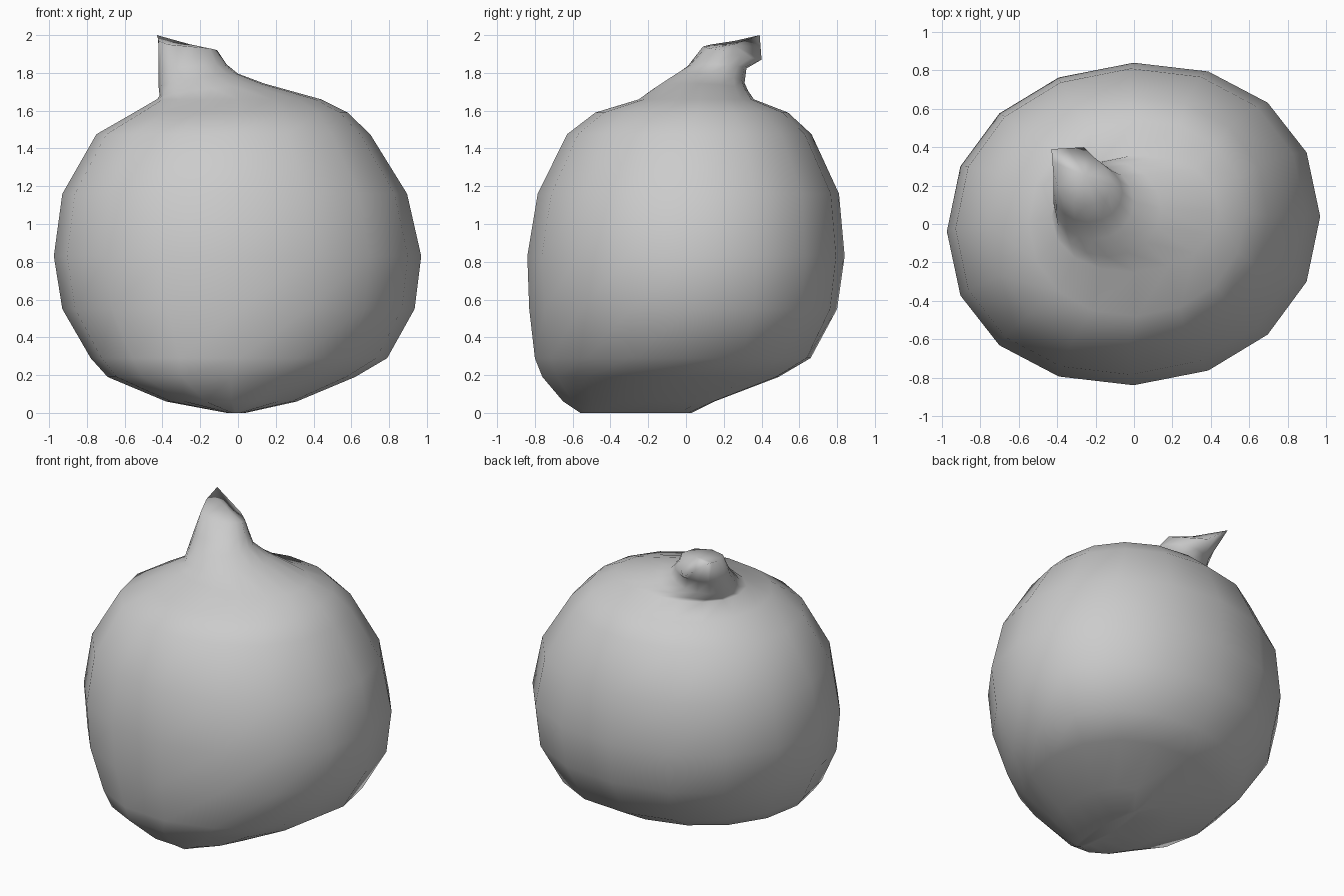
import bpy, bmesh
from math import sin, cos, tau, copysign

if "Cube" in bpy.data.objects:
    bpy.data.objects.remove(bpy.data.objects["Cube"])


def superellipse(x0, x1, y0, y1, z, skew=.04, power=2.1, slope=(0, 0), n=16):
    """Ring filling the given extents, skewed in plan and optionally tilted."""
    cx, cy, rx, ry = (x0 + x1) / 2, (y0 + y1) / 2, (x1 - x0) / 2, (y1 - y0) / 2
    ring = []
    for i in range(n):
        c, s = cos(tau * i / n), sin(tau * i / n)
        dx = rx * copysign(abs(c) ** (2 / power), c)
        dy = ry * copysign(abs(s) ** (2 / power), s) + skew * dx
        ring.append((cx + dx, cy + dy, z + slope[0] * dx + slope[1] * dy))
    return ring


def with_midpoints(points):
    """Double a ring's point count by adding edge midpoints."""
    out = []
    for a, b in zip(points, points[1:] + points[:1]):
        out += [a, tuple((p + q) / 2 for p, q in zip(a, b))]
    return out


def loft(name, rings, apex):
    """Skin a list of rings; flat cap below, apex fan on top."""
    bm = bmesh.new()
    loops = [[bm.verts.new(p) for p in r] for r in rings]
    n = len(loops[0])
    for a, b in zip(loops, loops[1:]):
        for i in range(n):
            j = (i + 1) % n
            bm.faces.new((a[i], a[j], b[j], b[i]))
    bm.faces.new(loops[0][::-1])
    top = bm.verts.new(apex)
    for i in range(n):
        bm.faces.new((loops[-1][i], loops[-1][(i + 1) % n], top))
    for f in bm.faces:
        f.smooth = True
    bmesh.ops.recalc_face_normals(bm, faces=bm.faces)
    mesh = bpy.data.meshes.new(name)
    bm.to_mesh(mesh)
    bm.free()
    ob = bpy.data.objects.new(name, mesh)
    bpy.context.collection.objects.link(ob)
    return ob


# Round body: left, right, front, back, height, skew of every ring
body = [
    (-.06, .04, -.56, .03, 0, .3),
    (-.38, .31, -.65, .15, .06, .16),
    (-.69, .62, -.76, .49, .19, .12),
    (-.78, .79, -.80, .66, .29, .10),
    (-.93, .935, -.83, .80, .55, .06),
    (-.975, .97, -.84, .84, .83),
    (-.93, .895, -.785, .81, 1.16),
    (-.75, .70, -.63, .665, 1.475),
    (-.55, .58, -.48, .54, 1.59),
    (-.43, .44, -.25, .36, 1.66),
]

# Leaning stem growing out of the top: flared foot, neck, slanted pointed end
stem = [
    (-.415, .14, -.17, .33, 1.71, 0, 2, (.12, -.03)),
    (-.42, .0, -.08, .31, 1.76, 0, 2, (.17, -.07)),
    (-.42, -.06, .01, .32, 1.83, 0, 2, (.08, -.04)),
]
end = [(-.11, .20, 1.92), (-.15, .29, 1.89), (-.26, .40, 1.87), (-.43, .39, 2.0),
       (-.42, .26, 1.97), (-.37, .13, 1.95), (-.26, .09, 1.94), (-.15, .12, 1.93)]
rings = [superellipse(*r) for r in body + stem] + [with_midpoints(end)]
loft("fruit_with_stem", rings, apex=(-.25, .25, 1.95))
